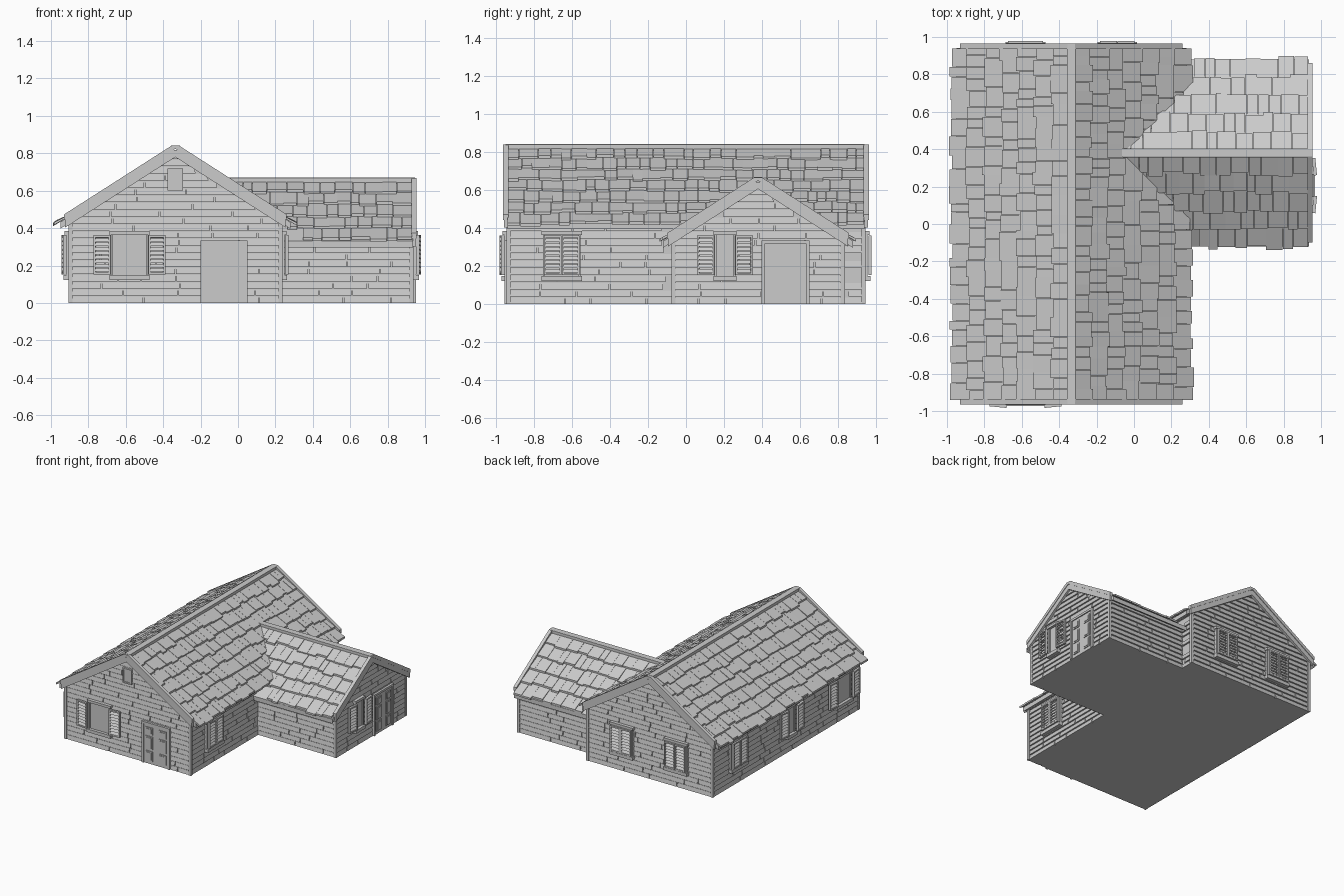
import bpy, bmesh, math, random
from mathutils import Matrix, Vector

if "Cube" in bpy.data.objects:
    bpy.data.objects.remove(bpy.data.objects["Cube"])

random.seed(4)
S = 0.64  # roof pitch


def frame(x, y, deg):
    return Matrix.Translation((x, y, 0)) @ Matrix.Rotation(math.radians(deg), 4, 'Z')


def finish(name, bm, m):
    bmesh.ops.recalc_face_normals(bm, faces=bm.faces)
    me = bpy.data.meshes.new(name)
    bm.to_mesh(me)
    bm.free()
    ob = bpy.data.objects.new(name, me)
    ob.matrix_world = m
    bpy.context.collection.objects.link(ob)
    return ob


def hexa(bm, p):
    v = [bm.verts.new(q) for q in p]
    for f in ((0, 1, 2, 3), (4, 5, 6, 7), (0, 1, 5, 4), (1, 2, 6, 5), (2, 3, 7, 6), (3, 0, 4, 7)):
        bm.faces.new([v[i] for i in f])
    return v


def box(bm, x0, x1, y0, y1, z0, z1):
    return hexa(bm, [(x0, y0, z0), (x1, y0, z0), (x1, y1, z0), (x0, y1, z0),
                     (x0, y0, z1), (x1, y0, z1), (x1, y1, z1), (x0, y1, z1)])


def prism(bm, prof, y0, y1):
    a = [bm.verts.new((x, y0, z)) for x, z in prof]
    b = [bm.verts.new((x, y1, z)) for x, z in prof]
    n = len(prof)
    bm.faces.new(a)
    bm.faces.new(b)
    for i in range(n):
        bm.faces.new((a[i], a[(i + 1) % n], b[(i + 1) % n], b[i]))


def chevron(bm, h, a, t, y0, y1):
    e = a - S * h
    prism(bm, [(-h, e), (-.02, a - .013), (.02, a - .013), (h, e), (h, e - t), (0, a - t), (-h, e - t)], y0, y1)


# ---- shingled roof slopes
def shingles(name, m, a, rows, pitch, y0, y1, skip):
    bm = bmesh.new()
    for side in (-1, 1):
        for k in range(rows):
            d0 = .015 + k * pitch
            y = y0
            while y < y1 - .001:
                w = random.uniform(.045, .11)
                ye = y + w if y + w < y1 - .03 else y1
                d1 = d0 + pitch + random.uniform(-.012, .012)
                lift = random.uniform(.018, .025)
                if not skip(side, (d0 + d1) / 2, (y + ye) / 2):
                    ds = max(d0 - .02, 0.005)
                    q = lambda d, yy, o: (side * d, yy, a - S * d + o)
                    hexa(bm, [q(ds, y, 0), q(d1, y, lift - .015), q(d1, ye - .002, lift - .015), q(ds, ye - .002, 0),
                              q(ds, y, .006), q(d1, y, lift), q(d1, ye - .002, lift), q(ds, ye - .002, .006)])
                y = ye
    finish(name, bm, m)


# ---- house block: solid walls, roof deck, ridge cap, barge boards
def block(name, m, half, apex, y0, y1, roof_half, barge, wall_y1):
    e = apex - S * half
    bm = bmesh.new()
    h = half - .01
    prism(bm, [(-h, 0), (h, 0), (h, e), (0, apex), (-h, e)], y0 + .01, wall_y1)
    finish(name + "_walls", bm, m)
    bm = bmesh.new()
    chevron(bm, roof_half - .03, apex + .035, .035, y0, y1)
    finish(name + "_roof_deck", bm, m)
    bm = bmesh.new()
    chevron(bm, .024, apex + .066, .03, y0 - .012, y1)
    finish(name + "_ridge_cap", bm, m)
    bm = bmesh.new()
    for ya, yb in barge:
        chevron(bm, roof_half - .05, apex + .064, .03, ya, yb)
        chevron(bm, roof_half - .055, apex + .04, .05, ya + .004, yb - .004)
    finish(name + "_barge_boards", bm, m)


# ---- lapped siding boards with staggered joints
def siding(name, m, half, eave, apex=None, holes=()):
    bm = bmesh.new()
    c, z = .0385, 0.0
    lim = lambda zz: half if apex is None else max(min(half, (apex - zz) / S), 0)
    top = eave if apex is None else apex - .01
    while z < top - .005:
        z1 = min(z + c - .005, top)
        u, ends = -half, []
        while u < half:
            w = random.uniform(.12, .42)
            ue = u + w if u + w < half - .08 else half
            l0, l1 = lim(z), lim(z1)
            a0, b0 = max(u, -l0), min(ue - .006, l0)
            a1, b1 = max(u, -l1), min(ue - .006, l1)
            mid = (u + ue) / 2
            if b0 > a0 and b1 > a1 and not any(p < mid < q for p, q in holes):
                hexa(bm, [(a0, -.013, z), (b0, -.013, z), (b0, .004, z), (a0, .004, z),
                          (a1, -.007, z1), (b1, -.007, z1), (b1, .004, z1), (a1, .004, z1)])
            u = ue
        z += c
    finish(name, bm, m)


# ---- louvred shutter centred on u
def shutter(bm, u, w, tilt=0.0):
    z0, z1, h = .153, .362, w / 2
    vs = []
    for s in (-1, 1):
        vs += box(bm, s * h - s * .011, s * h, -.009, .009, z0, z1)
    for z in (z0, z1 - .012):
        vs += box(bm, -h + .011, h - .011, -.009, .009, z, z + .012)
    for i in range(8):
        z = z0 + .014 + i * .0228
        vs += hexa(bm, [(-h + .01, -.008, z), (h - .01, -.008, z), (h - .01, -.004, z), (-h + .01, -.004, z),
                        (-h + .01, .004, z + .019), (h - .01, .004, z + .019),
                        (h - .01, .008, z + .019), (-h + .01, .008, z + .019)])
    bmesh.ops.transform(bm, verts=vs, matrix=Matrix.Translation((u, -.04, 0)) @ Matrix.Rotation(tilt, 4, 'Z'))


# ---- window: pane width 0 means closed shutters
def window(name, m, u, pane):
    bm = bmesh.new()
    f = pane / 2 if pane else .1
    box(bm, u - f, u + f, -.018, .005, .14, .37)
    box(bm, u - f - .006, u + f + .006, -.038, .005, .364, .384)
    box(bm, u - f - .006, u + f + .006, -.042, .005, .122, .148)
    for s in (-1, 1):
        box(bm, u + s * f - s * .012, u + s * f, -.028, .005, .148, .364)
    finish(name + "_frame", bm, m)
    bm = bmesh.new()
    for s in (-1, 1):
        shutter(bm, u + s * (f + .046 if pane else .047), .092, s * .1 if pane else 0)
    finish(name + "_shutters", bm, m)


# ---- six-panel door
def door(name, m, u):
    bm = bmesh.new()
    box(bm, u - .11, u + .11, -.018, .005, 0, .325)
    box(bm, u - .126, u + .126, -.026, .005, .318, .335)
    for s in (-1, 1):
        box(bm, u + s * .126, u + s * .108, -.026, .005, 0, .318)
        for z0, z1 in ((.025, .105), (.12, .225), (.24, .298)):
            x0, x1 = u + s * .06 - .032, u + s * .06 + .032
            box(bm, x0, x1, -.024, -.01, z0, z1)
            box(bm, x0 + .01, x1 - .01, -.028, -.01, z0 + .01, z1 - .01)
    finish(name, bm, m)


# ---- main block and side wing
MX, WY = -.335, .38
main, wing = frame(MX, 0, 0), frame(0, WY, 90)
block("main", main, .565, .79, -.94, .94, .645, ((-.964, -.936), (.936, .964)), .93)
block("wing", wing, .45, .617, -.935, .07, .53, ((-.955, -.928),), -.21)


def main_skip(side, d, y):
    return side > 0 and abs(y - WY) < .44 and .825 - S * d + .045 < .652 - S * abs(y - WY)


def wing_skip(side, d, y):
    return -y < MX + (.825 - (.652 - S * d)) / S - .07


shingles("main_shingles", main, .825, 7, .09, -.94, .94, main_skip)
shingles("wing_shingles", wing, .652, 5, .099, -.93, .08, wing_skip)

# ---- siding on every outer wall
front, back = frame(MX, -.93, 0), frame(MX, .93, 180)
right, left = frame(.22, 0, 90), frame(-.89, 0, -90)
end = frame(.925, WY, 90)
siding("front_siding", front, .565, .43, .79)
siding("back_siding", back, .565, .43, .79)
siding("left_siding", left, .94, .43)
siding("right_siding", right, .94, .43, None, ((-.02, .78),))
siding("wing_end_siding", end, .45, .33, .617)
siding("wing_front_siding", frame(.58, WY - .44, 0), .355, .33)
siding("wing_back_siding", frame(.58, WY + .44, 180), .355, .33)

# ---- corner boards
bm = bmesh.new()
for x, y, h in [(a, b, .435) for a in (-.895, .228) for b in (-.936, .936)] + [(.928, WY - .446, .34), (.928, WY + .446, .34)]:
    box(bm, x - .011, x + .011, y - .011, y + .011, 0, h)
finish("corner_boards", bm, Matrix())

# ---- windows and doors
window("front_window", front, -.58 - MX, .2)
window("back_window_a", back, .245, 0)
window("back_window_b", back, -.245, 0)
window("left_window_a", left, -.63, 0)
window("left_window_b", left, .045, .11)
window("left_window_c", left, .72, .2)
window("right_window", right, -.655, 0)
window("wing_window", end, .205 - WY, .11)
door("front_door", front, -.075 - MX)
door("wing_door", end, .524 - WY)

# ---- gable vent
bm = bmesh.new()
for s in (-1, 1):
    box(bm, s * .03, s * .041, -.024, .005, .6, .72)
for z in (.6, .709):
    box(bm, -.041, .041, -.024, .005, z, z + .011)
box(bm, -.03, .03, -.016, .005, .61, .71)
finish("gable_vent", bm, front)
